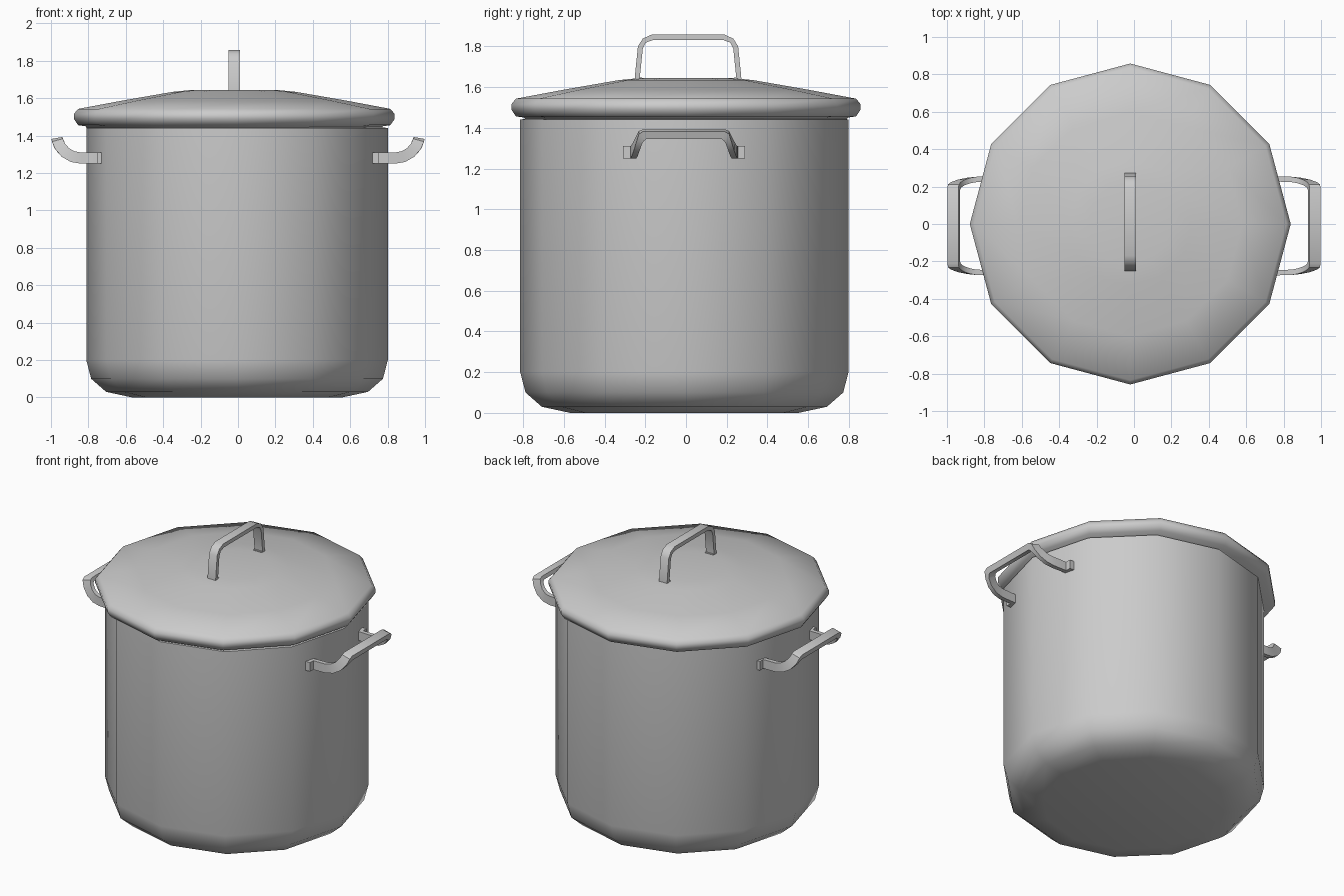
import bpy
import bmesh
import math

if "Cube" in bpy.data.objects:
    bpy.data.objects.remove(bpy.data.objects["Cube"])

SIDES = 12


def finish(name, bm, angle):
    bmesh.ops.remove_doubles(bm, verts=bm.verts, dist=1e-5)
    bmesh.ops.recalc_face_normals(bm, faces=bm.faces)
    mesh = bpy.data.meshes.new(name)
    bm.to_mesh(mesh)
    bm.free()
    ob = bpy.data.objects.new(name, mesh)
    bpy.context.collection.objects.link(ob)
    bpy.ops.object.select_all(action='DESELECT')
    ob.select_set(True)
    bpy.context.view_layer.objects.active = ob
    bpy.ops.object.shade_smooth_by_angle(angle=math.radians(angle))
    return ob


def lathe(name, profile, cx, cy):
    """Turn an (r, z) profile into a 12-sided closed shell."""
    bm = bmesh.new()
    rings = []
    for r, z in profile:
        rings.append([bm.verts.new((cx + r * math.cos(a), cy + r * math.sin(a), z))
                      for a in (math.tau * i / SIDES for i in range(SIDES))])
    for a, b in zip(rings, rings[1:]):
        for i in range(SIDES):
            j = (i + 1) % SIDES
            bm.faces.new((a[i], a[j], b[j], b[i]))
    bm.faces.new(rings[0])
    bm.faces.new(rings[-1])
    return finish(name, bm, 50)


def add_strip(bm, sections, place, half_width):
    """Flat bar: sections are (out_s, out_t, in_s, in_t); place maps (s, t, w) to space."""
    rings = []
    for so, to, si, ti in sections:
        pts = ((so, to, -half_width), (so, to, half_width),
               (si, ti, half_width), (si, ti, -half_width))
        rings.append([bm.verts.new(place(*p)) for p in pts])
    for a, b in zip(rings, rings[1:]):
        for i in range(4):
            j = (i + 1) % 4
            bm.faces.new((a[i], a[j], b[j], b[i]))
    bm.faces.new(rings[0])
    bm.faces.new(rings[-1])


def mirrored(half):
    return half + [(so, -to, si, -ti) for so, to, si, ti in reversed(half)]


# Pot: rounded base, straight wall, rim and inner cavity
lathe("pot_body", [(0.56, 0), (0.70, 0.03), (0.78, 0.10), (0.806, 0.20),
                   (0.806, 1.44), (0.775, 1.445), (0.775, 0.21),
                   (0.75, 0.12), (0.67, 0.06), (0.55, 0.035)], -0.005, -0.008)

# Lid: rolled rim with shallow dome and a hollow underside
lathe("lid", [(0.26, 1.615), (0.74, 1.53), (0.785, 1.49), (0.785, 1.435), (0.795, 1.45),
              (0.835, 1.456), (0.858, 1.49), (0.858, 1.515), (0.835, 1.543),
              (0.60, 1.587), (0.33, 1.634), (0.22, 1.645)], -0.02, 0.0)

# Lid handle: upright flat bar with small feet
LID_HANDLE = mirrored([(1.63, 0.262, 1.63, 0.236), (1.655, 0.261, 1.655, 0.236),
                       (1.80, 0.246, 1.79, 0.222), (1.838, 0.222, 1.818, 0.208),
                       (1.857, 0.18, 1.831, 0.172)])
bm = bmesh.new()
add_strip(bm, LID_HANDLE, lambda s, t, w: (w - 0.02, t + 0.01, s), 0.03)
for y, ya in ((0.27, 0.235), (-0.25, -0.215)):
    add_strip(bm, [(1.62, y, 1.648, y), (1.62, ya, 1.648, ya)],
              lambda s, t, w: (w - 0.02, t, s), 0.03)
finish("lid_handle", bm, 35)

# Side handles: the same flat bar laid horizontally, with its grip bent upward
R, START, Z0 = 0.13, 0.84, 1.28
END = R * math.radians(80)


def bend(s, t, w):
    a = max(0.0, s) / R
    x = START + min(0.0, s) + (R - w) * math.sin(a)
    z = Z0 + R - (R - w) * math.cos(a)
    return x, t - 0.01, z


SIDE_HANDLE = mirrored([(-0.115, 0.265, -0.115, 0.238), (0.0, 0.263, 0.0, 0.234),
                        (0.045, 0.257, 0.045, 0.228), (0.09, 0.247, 0.09, 0.218),
                        (0.135, 0.234, 0.127, 0.206), (END - 0.012, 0.222, 0.14, 0.198),
                        (END, 0.20, 0.149, 0.185)])
for name, side in (("right_handle", 1), ("left_handle", -1)):
    bm = bmesh.new()

    def place(s, t, w):
        x, y, z = bend(s, t, w)
        return side * x, y, z

    add_strip(bm, SIDE_HANDLE, place, 0.03)
    # Flat mounting feet against the wall
    for k in (1, -1):
        add_strip(bm, [(-0.087, k * 0.30, -0.125, k * 0.30),
                       (-0.087, k * 0.238, -0.125, k * 0.238)], place, 0.03)
    finish(name, bm, 35)
